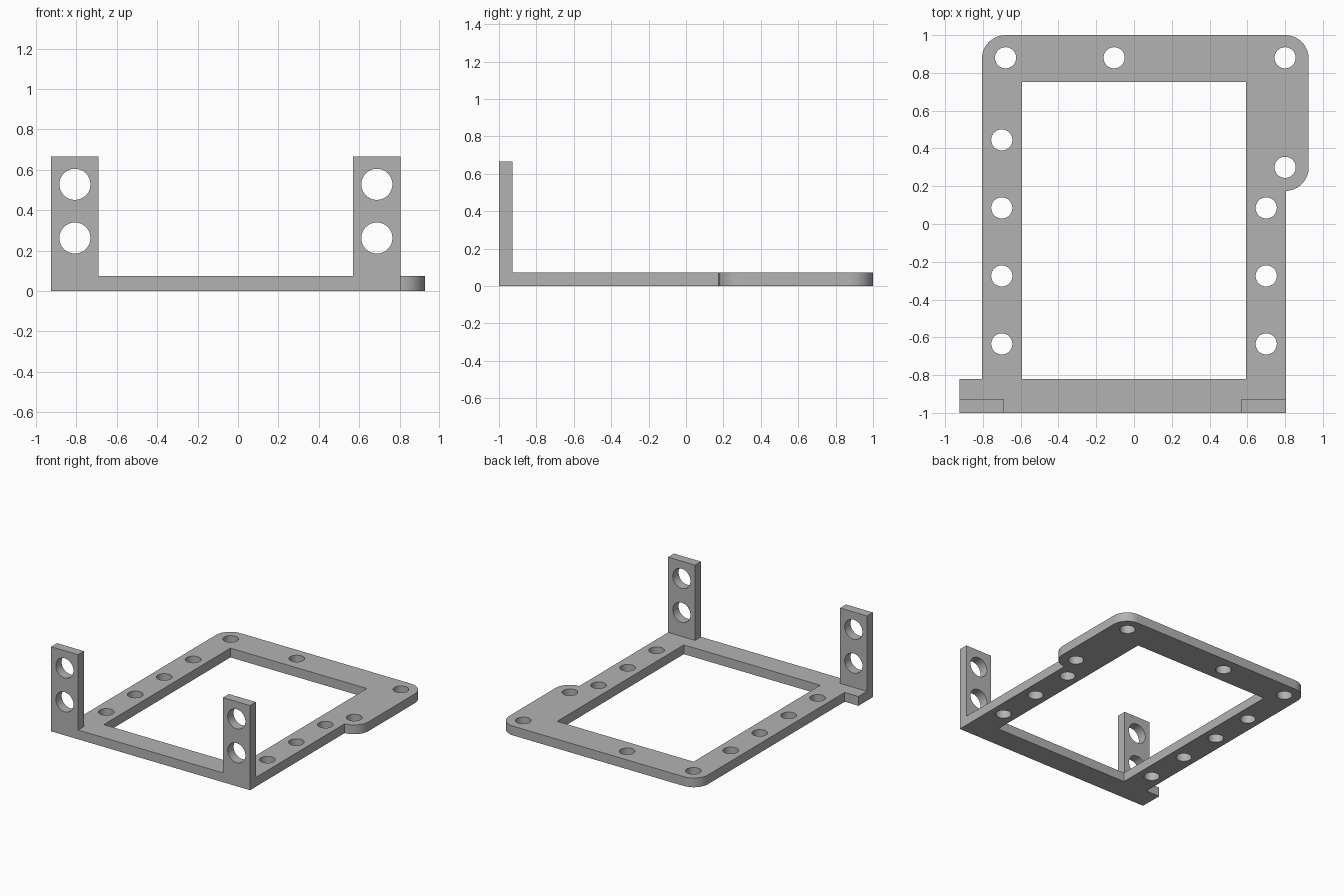
import bpy, bmesh
from math import cos, sin, pi, radians

cube = bpy.data.objects.get("Cube")
if cube:
    bpy.data.objects.remove(cube, do_unlink=True)

GREY = (0.45, 0.45, 0.45, 1)
grey = bpy.data.materials.new("plain grey")
grey.use_nodes = True
grey.diffuse_color = GREY
grey.node_tree.nodes["Principled BSDF"].inputs["Base Color"].default_value = GREY

THICK = 0.073
HALF = THICK / 2


def arc(cx, cy, r, start, end, steps):
    """Points along an arc, angles in degrees."""
    angles = [radians(start + (end - start) * i / steps) for i in range(steps + 1)]
    return [(cx + r * cos(a), cy + r * sin(a)) for a in angles]


def hole(cx, cy, r):
    return arc(cx, cy, r, 0, 360, 48)[:-1]


def rect(x0, x1, y0, y1):
    return [(x0, y0), (x1, y0), (x1, y1), (x0, y1)]


def sheet(name, loops, location, rotation=(0, 0, 0)):
    """Flat sheet: first loop is the outline, the rest are cut-outs."""
    curve = bpy.data.curves.new(name, "CURVE")
    curve.dimensions = "2D"
    curve.fill_mode = "BOTH"
    curve.extrude = HALF
    for loop in loops:
        spline = curve.splines.new("POLY")
        spline.points.add(len(loop) - 1)
        for point, (x, y) in zip(spline.points, loop):
            point.co = (x, y, 0, 1)
        spline.use_cyclic_u = True
    obj = bpy.data.objects.new(name, curve)
    obj.location, obj.rotation_euler = location, rotation
    bpy.context.collection.objects.link(obj)
    bpy.ops.object.select_all(action="DESELECT")
    obj.select_set(True)
    bpy.context.view_layer.objects.active = obj
    bpy.ops.object.convert(target="MESH")
    obj = bpy.context.object
    # Weld caps to walls and face everything outward
    bm = bmesh.new()
    bm.from_mesh(obj.data)
    bmesh.ops.remove_doubles(bm, verts=bm.verts, dist=0.0001)
    bmesh.ops.recalc_face_normals(bm, faces=bm.faces)
    bm.to_mesh(obj.data)
    bm.free()
    obj.data.materials.clear()
    obj.data.materials.append(grey)
    bpy.ops.object.shade_smooth_by_angle(angle=radians(30))
    return obj


# Base frame with rounded rear corners, a side lug and a front foot
R = 0.125
outline = [(-0.925, -1), (0.805, -1), (0.805, 0.175)]
outline += arc(0.80, 0.30, R, -85, 0, 12)
outline += arc(0.80, 0.875, R, 0, 90, 12)
outline += arc(-0.68, 0.875, R, 90, 180, 12)
outline += [(-0.805, -0.82), (-0.925, -0.82)]

# Screw holes along the sides and rear
centres = [(-0.68, 0.88), (-0.105, 0.88), (0.80, 0.88), (0.80, 0.30), (-0.70, 0.445)]
centres += [(side * 0.70, y) for side in (-1, 1) for y in (0.085, -0.275, -0.635)]
window = rect(-0.593, 0.593, -0.82, 0.753)
sheet("base_frame", [outline, window] + [hole(x, y, 0.056) for x, y in centres], (0, 0, HALF))

# Upright mounting tabs at the front
for name, x0, x1 in (("right_tab", -0.925, -0.69), ("left_tab", 0.57, 0.805)):
    mid = (x0 + x1) / 2
    loops = [rect(x0, x1, THICK, 0.665)] + [hole(mid, z, 0.077) for z in (0.262, 0.528)]
    sheet(name, loops, (0, HALF - 1, 0), (pi / 2, 0, 0))
